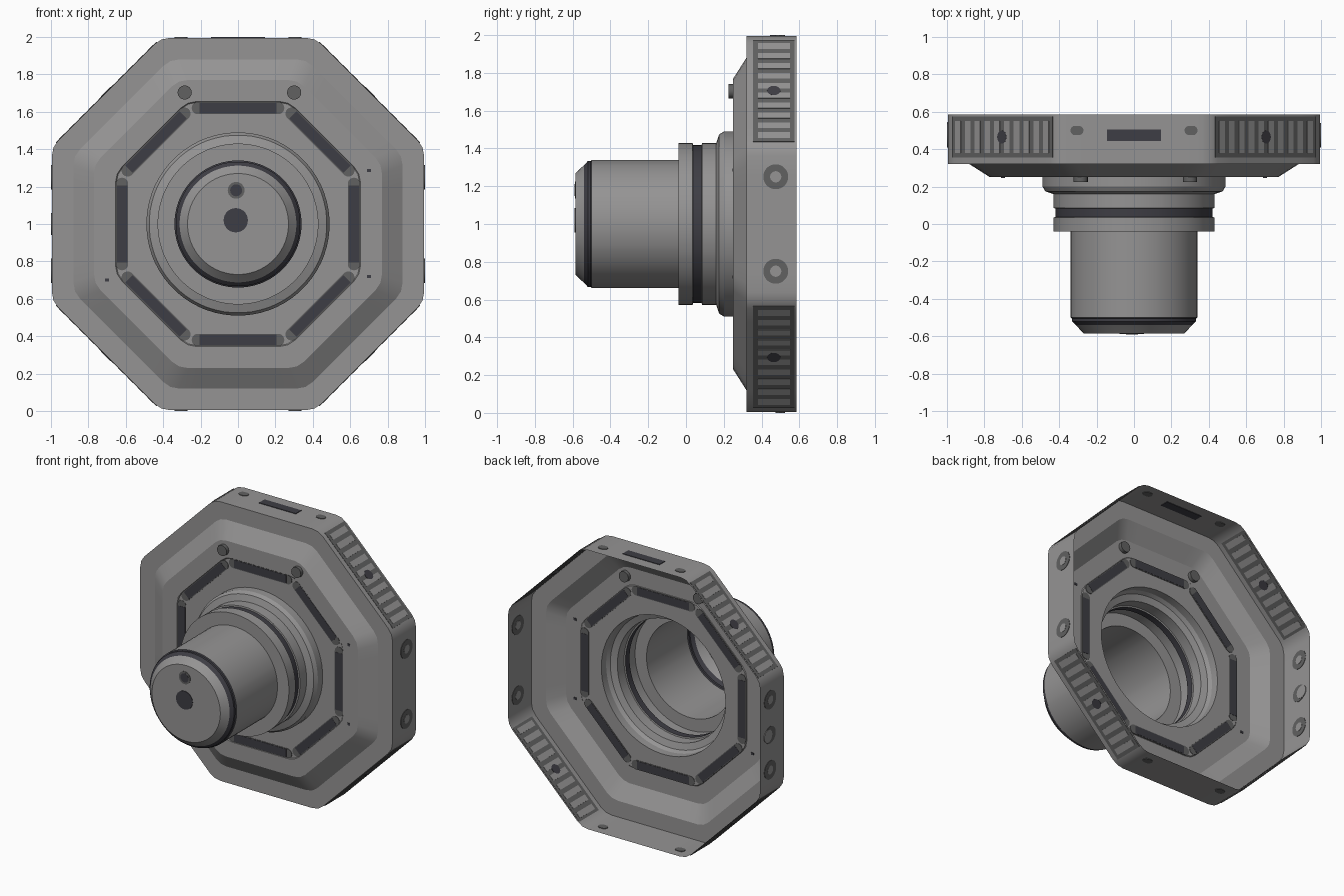
import bpy, bmesh, math
from mathutils import Matrix, Vector

if "Cube" in bpy.data.objects:
    bpy.data.objects.remove(bpy.data.objects["Cube"])

CZ = 1.0        # height of the main axis
AP = 0.9955     # apothem of the outer octagon


def material(name, col):
    m = bpy.data.materials.new(name)
    m.diffuse_color = (*col, 1)
    m.use_nodes = True
    m.node_tree.nodes["Principled BSDF"].inputs["Base Color"].default_value = m.diffuse_color
    return m


GREY = material("hull grey", (0.30, 0.295, 0.295))
MID = material("mid grey", (0.12, 0.12, 0.12))
DARK = material("dark slate", (0.048, 0.047, 0.058))


def finish(name, bm, mats):
    me = bpy.data.meshes.new(name)
    bm.to_mesh(me)
    bm.free()
    for m in mats:
        me.materials.append(m)
    ob = bpy.data.objects.new(name, me)
    bpy.context.collection.objects.link(ob)
    bpy.ops.object.select_all(action='DESELECT')
    ob.select_set(True)
    bpy.context.view_layer.objects.active = ob
    bpy.ops.object.shade_smooth_by_angle(angle=math.radians(30))
    return ob


def octagon(ap):
    """72 points round an octagon with softened corners."""
    cut, pts = 0.05, []
    R = ap / math.cos(math.pi / 8)
    cs = [Vector((R * math.cos(math.radians(22.5 + 45 * k)),
                  R * math.sin(math.radians(22.5 + 45 * k)))) for k in range(8)]
    for k in range(8):
        c, prev, nxt = cs[k], cs[k - 1], cs[(k + 1) % 8]
        a = c + (prev - c).normalized() * cut
        b = c + (nxt - c).normalized() * cut
        end = nxt + (c - nxt).normalized() * cut
        pts += [a, (a + b + 2 * c) / 4]
        pts += [b.lerp(end, i / 7) for i in range(7)]
    return pts


def circle(r):
    return [p.normalized() * r for p in octagon(1)]


# ---- main shell: octagonal dish, collar and barrel, open at the back
rings = [(octagon(a), y, 0) for a, y in
         [(AP, .585), (AP, .32), (.88, .32), (.77, .25), (.655, .25), (.65, .255)]]
rings += [(circle(r), y, m) for r, y, m in
          [(.49, .255, 0), (.49, .20, 0), (.475, .175, 0), (.43, .16, 0), (.43, .085, 0),
           (.42, .083, 0), (.42, .037, 1), (.43, .035, 0), (.43, -.04, 0), (.34, -.04, 0),
           (.34, -.50, 0), (.333, -.505, 1), (.333, -.52, 1), (.312, -.54, 1), (.27, -.585, 0)]]
bm = bmesh.new()
last = None
for pts, y, mat in rings:
    row = [bm.verts.new((p.x, y, CZ + p.y)) for p in pts]
    if last:
        for i in range(len(row)):
            j = (i + 1) % len(row)
            bm.faces.new((last[i], last[j], row[j], row[i])).material_index = mat
    last = row
cap = bm.faces.new(last)
bmesh.ops.recalc_face_normals(bm, faces=bm.faces)
cap.normal_update()
if cap.normal.y > 0:
    bmesh.ops.reverse_faces(bm, faces=bm.faces)
finish("octagon_dish_and_barrel", bm, [GREY, DARK])


# ---- thin plates, straddling the shell so they show inside and out
def frame(u, v, w, origin):
    M = Matrix((u, v, w)).transposed().to_4x4()
    M.translation = origin
    return M


def side(deg, u, y, ap=AP):
    """Frame lying on an octagon edge face."""
    c, s = math.cos(math.radians(deg)), math.sin(math.radians(deg))
    return frame((s, 0, -c), (0, 1, 0), (c, 0, s),
                 Vector((ap * c + u * s, y, CZ + ap * s - u * c)))


def front(x, z, y, deg=90):
    """Frame facing the front, turned about the axis."""
    c, s = math.cos(math.radians(deg)), math.sin(math.radians(deg))
    return frame((s, 0, -c), (c, 0, s), (0, -1, 0), Vector((x, y, z)))


def capsule(hl, r, n=8):
    return ([(hl + r * math.cos(a), r * math.sin(a)) for a in
             [-math.pi / 2 + math.pi * i / n for i in range(n + (1 if hl else 0))]] +
            [(-hl + r * math.cos(a), r * math.sin(a)) for a in
             [math.pi / 2 + math.pi * i / n for i in range(n + (1 if hl else 0))]])


def rect(hx, hy):
    return [(-hx, -hy), (hx, -hy), (hx, hy), (-hx, hy)]


def plates(name, mat, items):
    bm = bmesh.new()
    for pts, M, th in items:
        lo = [bm.verts.new(M @ Vector((x, y, -th / 2))) for x, y in pts]
        hi = [bm.verts.new(M @ Vector((x, y, th / 2))) for x, y in pts]
        bm.faces.new(lo[::-1])
        bm.faces.new(hi)
        for i in range(len(pts)):
            j = (i + 1) % len(pts)
            bm.faces.new((lo[i], lo[j], hi[j], hi[i]))
    finish(name, bm, [mat])


# eight window slots round the dish floor
frames8 = [front(.62 * math.cos(math.radians(a)), CZ + .62 * math.sin(math.radians(a)), .255, a)
           for a in range(0, 360, 45)]
plates("window_frames", MID, [(capsule(.215, .033), M, .006) for M in frames8])
plates("window_glass", DARK, [(rect(.205, .028), M, .009) for M in frames8])

# louvred vents on the four diagonal edges
diag = (45, 135, 225, 315)
plates("vent_panels", MID, [(rect(.38, .11), side(a, 0, .465), .004) for a in diag])
plates("vent_slats", GREY, [(rect(.021, .085), side(a, -.333 + .074 * i, .465), .008)
                            for a in diag for i in range(10)])
plates("vent_sensors", DARK, [(capsule(0, .035), side(a, 0, .465), .009) for a in diag])

# round ports on the two upright edges, with a middle port on the left one
ports = [side(a, u, .475) for a in (0, 180) for u in (-.25, .25)]
plates("port_rings", MID, [(capsule(0, .066, 14), M, .006) for M in ports]
       + [(capsule(0, .06, 14), side(180, 0, .475), .006)])
plates("port_centres", GREY, [(capsule(0, .03, 10), M, .009) for M in ports]
       + [(capsule(0, .045, 10), side(180, 0, .5), .009)])

# top slot and small studs on the top and bottom edges
plates("top_slot", DARK, [(rect(.145, .031), side(90, 0, .475), .008)])
plates("edge_studs", MID, [(capsule(.01, .025), side(a, u, .5), .008)
                           for a in (90, 270) for u in (-.305, .305)])

# lamps on the dish and tiny markers on the slope
plates("dish_lamps", MID, [(capsule(0, .038), front(x, 1.703, .25), .05) for x in (-.285, .3)])
plates("dish_markers", DARK, [(rect(.01, .008), front(x, z, .25), .008)
                              for x, z in ((-.7, .7), (.7, .72), (.7, 1.285))])

# barrel end lenses
plates("barrel_lens", DARK, [(capsule(0, .065, 14), front(-.012, 1.02, -.585), .008),
                             (capsule(0, .032, 12), front(-.01, 1.18, -.585), .009)])
plates("barrel_lens_rim", MID, [(capsule(0, .045, 12), front(-.01, 1.18, -.585), .006)])
